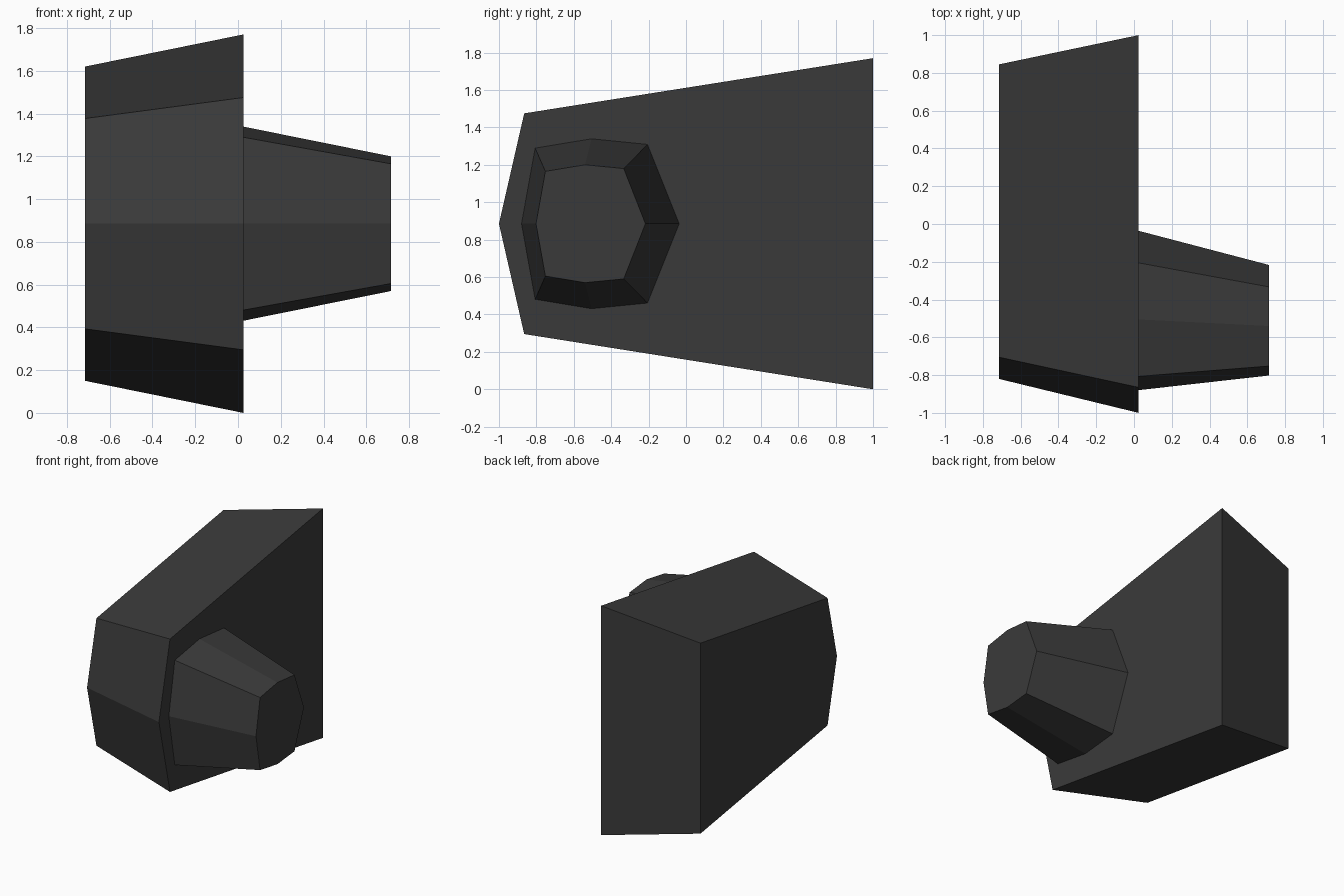
import bpy, bmesh

if "Cube" in bpy.data.objects:
    bpy.data.objects.remove(bpy.data.objects["Cube"])

dark = bpy.data.materials.new("dark_grey")
dark.diffuse_color = (0.042, 0.042, 0.042, 1)
dark.use_nodes = True
dark.node_tree.nodes["Principled BSDF"].inputs["Base Color"].default_value = dark.diffuse_color
MID = 0.885  # height of the mirror plane


def mirrored(upper, nose, back=None):
    """Close a (y, z) half profile by mirroring it about mid height."""
    lower = [(y, 2 * MID - z) for y, z in reversed(upper)]
    return upper + nose + lower + (back or [])


def loft(name, x0, ring0, x1, ring1):
    """Solid between two matching (y, z) rings at x0 and x1."""
    bm = bmesh.new()
    a = [bm.verts.new((x0, y, z)) for y, z in ring0]
    b = [bm.verts.new((x1, y, z)) for y, z in ring1]
    n = len(a)
    bm.faces.new(a)
    bm.faces.new(b)
    for i in range(n):
        j = (i + 1) % n
        bm.faces.new((a[i], a[j], b[j], b[i]))
    bmesh.ops.recalc_face_normals(bm, faces=bm.faces[:])
    mesh = bpy.data.meshes.new(name)
    bm.to_mesh(mesh)
    bm.free()
    mesh.materials.append(dark)
    ob = bpy.data.objects.new(name, mesh)
    bpy.context.collection.objects.link(ob)
    return ob


# Tapered five-sided housing, smaller toward -x
loft("housing",
     -0.715, mirrored([(0.845, 1.62), (-0.705, 1.377)], [(-0.82, MID)]),
     0.025, mirrored([(1.0, 1.77), (-0.865, 1.475)], [(-1.0, MID)]))

# Tapered eight-sided stub, smaller toward +x
loft("stub",
     0.02, mirrored([(-0.205, 1.31), (-0.505, 1.34), (-0.807, 1.29)],
                    [(-0.88, MID)], [(-0.035, MID)]),
     0.715, mirrored([(-0.333, 1.18), (-0.54, 1.2), (-0.752, 1.165)],
                     [(-0.802, MID)], [(-0.217, MID)]))
